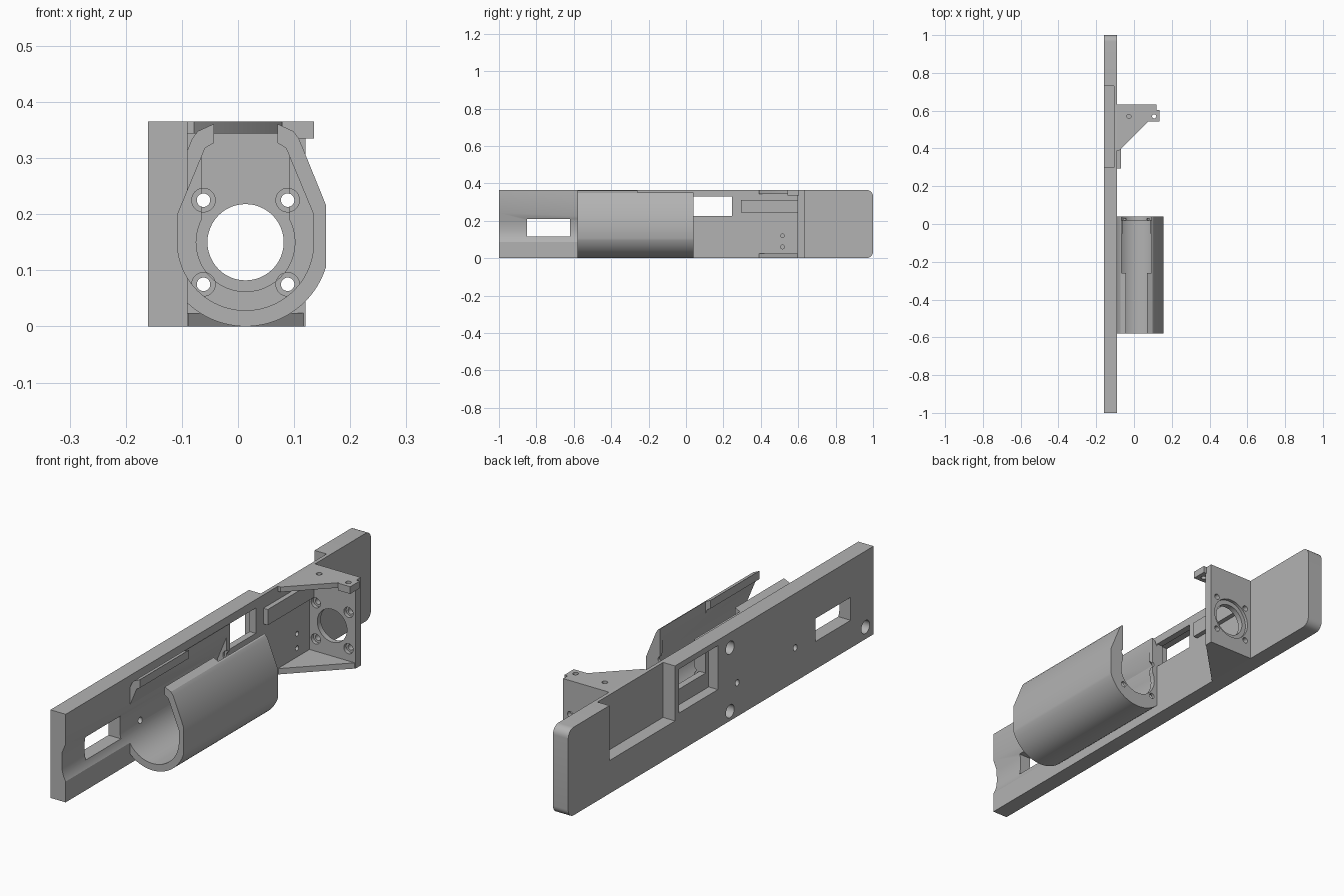
import bpy, bmesh, math
from mathutils import Vector

if "Cube" in bpy.data.objects:
    bpy.data.objects.remove(bpy.data.objects["Cube"])

grey = bpy.data.materials.new("plain grey")
grey.use_nodes = True
grey.diffuse_color = (0.45, 0.45, 0.45, 1)
grey.node_tree.nodes["Principled BSDF"].inputs["Base Color"].default_value = (0.45, 0.45, 0.45, 1)

CX, CZ = 0.0135, 0.15      # axis of the cradle and motor
PITCH = 0.075              # half spacing of the motor screws


def prism(name, pts, axis, lo, hi):
    """Extrude a 2D outline along an axis; outline uses the other two axes in order."""
    def place(p, t):
        c = list(p)
        c.insert("xyz".index(axis), t)
        return Vector(c)
    bm = bmesh.new()
    face = bm.faces.new([bm.verts.new(place(p, lo)) for p in pts])
    ext = bmesh.ops.extrude_face_region(bm, geom=[face])
    verts = [g for g in ext["geom"] if isinstance(g, bmesh.types.BMVert)]
    bmesh.ops.translate(bm, verts=verts, vec=place((0, 0), hi - lo))
    bmesh.ops.recalc_face_normals(bm, faces=bm.faces)
    me = bpy.data.meshes.new(name)
    bm.to_mesh(me)
    bm.free()
    me.materials.append(grey)
    ob = bpy.data.objects.new(name, me)
    bpy.context.collection.objects.link(ob)
    return ob


def box(name, x, y, z):
    return prism(name, [(x[0], y[0]), (x[1], y[0]), (x[1], y[1]), (x[0], y[1])], "z", *z)


def arc(c, r, a0, a1, n):
    return [(c[0] + r * math.cos(math.radians(a0 + (a1 - a0) * i / n)),
             c[1] + r * math.sin(math.radians(a0 + (a1 - a0) * i / n))) for i in range(n + 1)]


def rod(c, r, axis, lo, hi, n=32):
    return prism("cutter", arc(c, r, 0, 360, n)[:-1], axis, lo, hi)


def combine(ob, others, op="DIFFERENCE"):
    for other in others:
        mod = ob.modifiers.new("bool", "BOOLEAN")
        mod.operation, mod.object, mod.solver = op, other, "EXACT"
        bpy.context.view_layer.objects.active = ob
        bpy.ops.object.modifier_apply(modifier=mod.name)
        bpy.data.objects.remove(other)


def smooth(ob):
    bpy.ops.object.select_all(action="DESELECT")
    ob.select_set(True)
    bpy.context.view_layer.objects.active = ob
    bpy.ops.object.shade_smooth_by_angle(angle=math.radians(25))


def cradle_outline(r, start, side):
    """Round bottom with straight tapering sides, symmetric about the axis."""
    bottom = arc((CX, CZ), r, 180 - start, 360 + start, 40)
    right = [(CX + w, z) for w, z in side]
    left = [(CX - w, z) for w, z in reversed(side)]
    return bottom + right + left


def bore(lo, hi):
    side = [(0.121, 0.2), (0.072, 0.318), (0.0565, 0.327), (0.0565, 0.42)]
    return prism("cutter", cradle_outline(0.1215, 0, side), "y", lo, hi)


def screw_points():
    return [(CX + sx * PITCH, CZ + sz * PITCH) for sx in (-1, 1) for sz in (-1, 1)]


# Long back plate with rounded far corners
R, H = 0.035, 0.365
outline = [(-1, 0)] + arc((1 - R, R), R, -90, 0, 8) + arc((1 - R, H - R), R, 0, 90, 8) + [(-1, H)]
plate = prism("back_plate", outline, "x", -0.16, -0.09)
combine(plate, [
    bore(-1.1, 0.018),                                           # cradle groove
    box("cutter", (-0.3, -0.105), (0.3, 0.73), (0.137, 0.5)),    # rear pocket
    box("cutter", (-0.3, 0), (-0.85, -0.62), (0.115, 0.21)),     # front window
    box("cutter", (-0.3, 0), (0.04, 0.245), (0.225, 0.33)),      # middle window
    box("cutter", (-0.3, -0.118), (0.02, 0.275), (0.16, 0.342)),  # window rebate
    rod((-0.487, 0.14), 0.013, "x", -0.3, 0),
    rod((-0.107, 0.14), 0.013, "x", -0.3, 0),
    rod((-0.947, 0.05), 0.027, "x", -0.3, -0.12),
    rod((-0.06, 0.303), 0.027, "x", -0.3, -0.12),
    rod((-0.06, 0.04), 0.027, "x", -0.3, -0.12),
    rod((0.516, 0.06), 0.01, "x", -0.115, 0),
    rod((0.516, 0.12), 0.01, "x", -0.115, 0),
])
smooth(plate)

# Open-topped cradle with an end wall
side = [(0.143, 0.217), (0.095, 0.335), (0.085, 0.348), (0.0565, 0.361)]
cradle = prism("motor_cradle", cradle_outline(0.15, -17.5, side), "y", -0.58, 0.04)
cuts = [
    bore(-0.7, 0.018),
    box("cutter", (CX - 0.0785, CX + 0.0785), (-0.26, 0.1), (CZ, 0.5)),
    rod((CX, CZ), 0.088, "y", -0.1, 0.1, 48),
    box("cutter", (-0.3, -0.095), (-0.7, 0.2), (-0.1, 0.5)),
]
for p in screw_points():
    cuts += [rod(p, 0.012, "y", -0.05, 0.1), rod(p, 0.021, "y", -0.05, 0.028)]
combine(cradle, cuts)
smooth(cradle)

# Upright gearbox plate with bored centre and screw holes
mount = box("gearbox_mount", (-0.095, 0.12), (0.597, 0.633), (0, H))
cuts = [rod((CX, CZ), 0.068, "y", 0.5, 0.7, 48), rod((CX, CZ), 0.087, "y", 0.62, 0.7, 48)]
for p in screw_points():
    cuts += [rod(p, 0.012, "y", 0.5, 0.7), rod(p, 0.021, "y", 0.5, 0.612)]
combine(mount, cuts)
smooth(mount)

# Triangular gussets above and below, the upper one with a drilled tab
lower = prism("lower_gusset", [(-0.095, 0.39), (-0.088, 0.39), (0.12, 0.6), (-0.095, 0.6)], "z", 0, 0.024)
upper = prism("upper_gusset", [(-0.095, 0.39), (-0.078, 0.39), (0.08, 0.548), (0.1, 0.6), (-0.095, 0.6)],
              "z", 0.344, H)
tab = box("gusset_tab", (0.078, 0.135), (0.542, 0.604), (0.335, H))
combine(upper, [rod((-0.027, 0.57), 0.011, "z", 0.3, 0.4)])
combine(tab, [rod((0.107, 0.57), 0.011, "z", 0.3, 0.4)])
for ob in (upper, tab):
    smooth(ob)

# Rib along the plate
box("plate_rib", (-0.095, -0.07), (0.295, 0.6), (0.245, 0.31))
